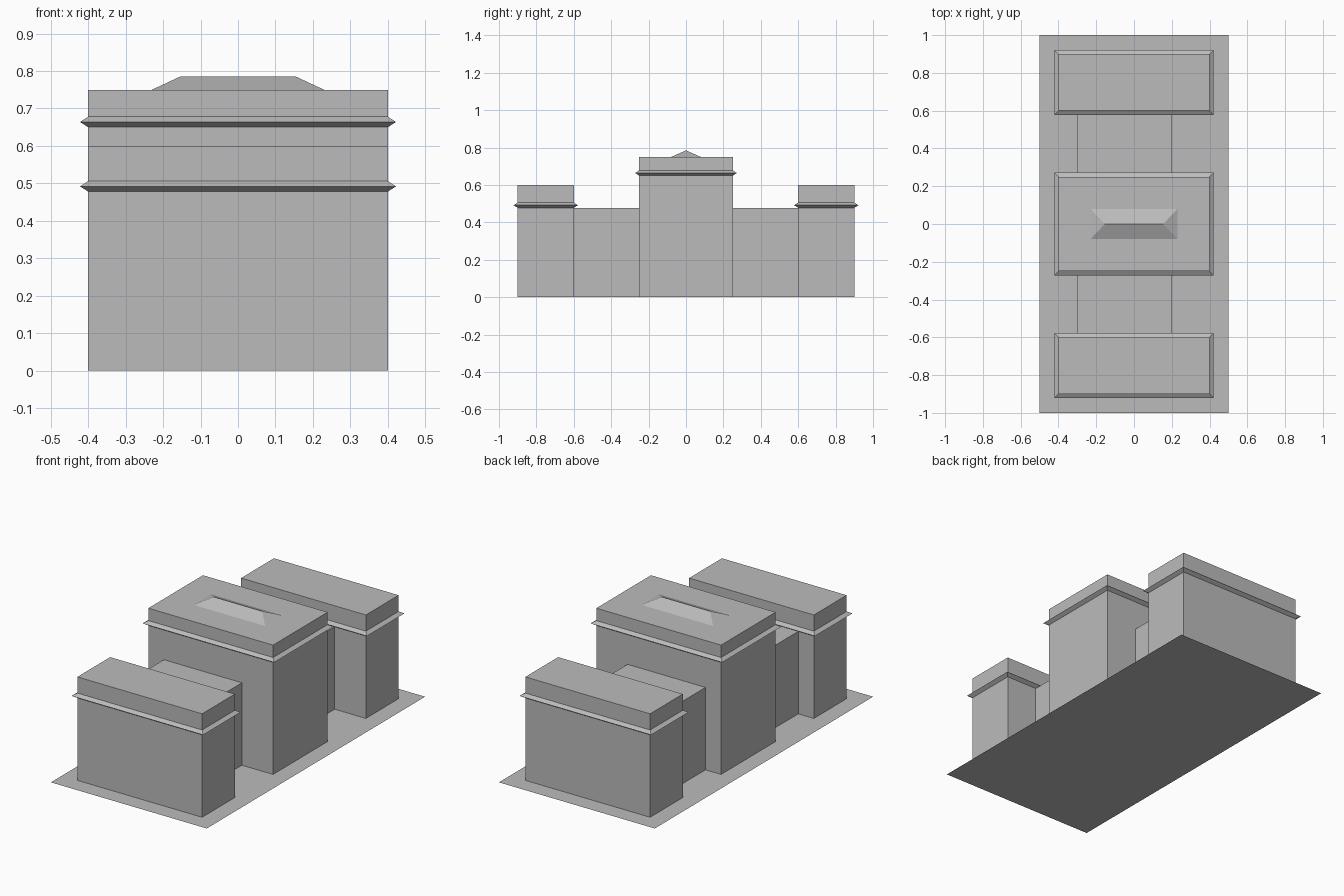
import bpy
import bmesh

if "Cube" in bpy.data.objects:
    bpy.data.objects.remove(bpy.data.objects["Cube"], do_unlink=True)

GREY = (0.5, 0.5, 0.5, 1.0)
stone = bpy.data.materials.new("plain grey")
stone.use_nodes = True
stone.diffuse_color = GREY
stone.node_tree.nodes["Principled BSDF"].inputs["Base Color"].default_value = GREY


def loft(name, center, rings, cap=True):
    """Stack rectangular rings given as (half width, half depth, height)."""
    bm = bmesh.new()
    cx, cy = center
    prev = None
    for hx, hy, z in rings:
        ring = [bm.verts.new((cx + sx * hx, cy + sy * hy, z))
                for sx, sy in ((-1, -1), (1, -1), (1, 1), (-1, 1))]
        if prev:
            for i in range(4):
                j = (i + 1) % 4
                bm.faces.new((prev[i], prev[j], ring[j], ring[i]))
        prev = ring
    if cap:
        bm.faces.new(prev)
    bmesh.ops.remove_doubles(bm, verts=bm.verts, dist=0.0001)
    mesh = bpy.data.meshes.new(name)
    bm.to_mesh(mesh)
    bm.free()
    mesh.materials.append(stone)
    obj = bpy.data.objects.new(name, mesh)
    bpy.context.collection.objects.link(obj)
    return obj


def block(name, y, half_depth, height, band_z):
    """A tall block wrapped by a sharp projecting cornice."""
    hx, lip, rise = 0.4, 0.022, 0.014
    loft(name, (0, y), [(hx, half_depth, 0), (hx, half_depth, height)])
    loft(name + "_cornice", (0, y), [
        (hx, half_depth, band_z - rise),
        (hx + lip, half_depth + lip, band_z),
        (hx, half_depth, band_z + rise)], cap=False)


# Ground sheet
loft("ground_sheet", (0, 0), [(0.5, 1.0, 0)])

# Central block with its hipped skylight
block("central_block", 0, 0.25, 0.75, 0.664)
loft("hipped_skylight", (0, 0), [(0.23, 0.08, 0.75), (0.155, 0, 0.785)], cap=False)

# End blocks and the paired links joining them to the centre
for side, y in (("front", -1), ("back", 1)):
    block(side + "_block", y * 0.75, 0.15, 0.6, 0.492)
    for half, x in (("right", -0.175), ("left", 0.075)):
        loft(f"{side}_{half}_link", (x, y * 0.425),
             [(0.125, 0.175, 0), (0.125, 0.175, 0.478)])
